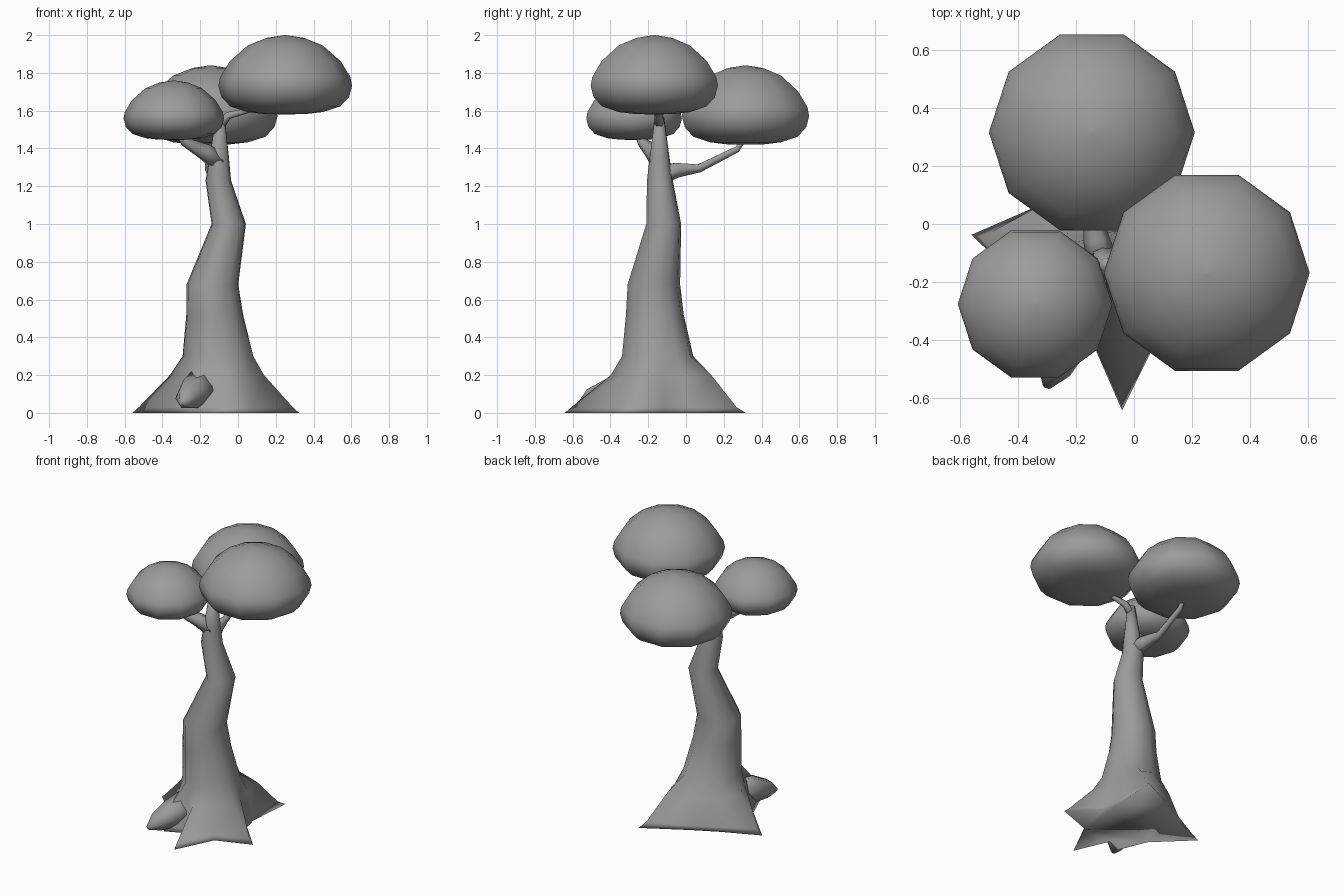
import bpy, math
from mathutils import Vector

if "Cube" in bpy.data.objects:
    bpy.data.objects.remove(bpy.data.objects["Cube"])

grey = bpy.data.materials.new("dark_grey")
grey.diffuse_color = (0.33, 0.33, 0.33, 1)
grey.use_nodes = True
grey.node_tree.nodes["Principled BSDF"].inputs["Base Color"].default_value = grey.diffuse_color


def loft(name, rings):
    """Skin a list of equal-length vertex rings, cap both ends, shade smooth."""
    n = len(rings[0])
    verts = [v for ring in rings for v in ring]
    faces = [(k * n + i, k * n + (i + 1) % n, (k + 1) * n + (i + 1) % n, (k + 1) * n + i)
             for k in range(len(rings) - 1) for i in range(n)]
    faces.append(tuple(reversed(range(n))))
    faces.append(tuple(range(len(verts) - n, len(verts))))
    me = bpy.data.meshes.new(name)
    me.from_pydata(verts, [], faces)
    me.materials.append(grey)
    me.shade_smooth()
    ob = bpy.data.objects.new(name, me)
    bpy.context.collection.objects.link(ob)
    return ob


def tube(name, points, sides=6):
    """Tapered limb through (x, y, z, radius) points."""
    pts = [Vector(p[:3]) for p in points]
    rings = []
    for i, p in enumerate(pts):
        d = pts[min(i + 1, len(pts) - 1)] - pts[max(i - 1, 0)]
        q = d.to_track_quat('Z', 'Y')
        r = points[i][3]
        rings.append([p + q @ Vector((r * math.cos(a), r * math.sin(a), 0))
                      for a in (2 * math.pi * k / sides for k in range(sides))])
    return loft(name, rings)


def foliage(name, x, y, z0, radius, height):
    """Ten-sided dome with a flattened underside."""
    profile = [(0.01, 0), (0.30, 0.005), (0.56, 0.03), (0.82, 0.10), (0.955, 0.22),
               (1, 0.36), (0.975, 0.47), (0.83, 0.67), (0.56, 0.87), (0.28, 0.965), (0.01, 1)]
    rings = [[(x + radius * r * math.cos(k * math.pi / 5),
               y + radius * r * math.sin(k * math.pi / 5), z0 + height * h)
              for k in range(10)] for r, h in profile]
    return loft(name, rings)


# trunk: star-shaped root flare blending into a bent tapering stem
angles = [63, 97, 131, 165, 204, 243, 260, 277, 310, 342, 369, 396]
flare = [
    (0.00, [.535, .32, .31, .475, .25, .33, .25, .485, .29, .445, .25, .27]),
    (0.03, [.48, .32, .31, .44, .25, .33, .24, .45, .28, .41, .25, .27]),
    (0.20, [.33, .26, .25, .27, .20, .26, .20, .24, .21, .25, .21, .24]),
    (0.30, [.205, .20, .20, .20, .18, .18, .175, .18, .18, .19, .18, .19]),
]
stem = [(-0.125, -0.165, 0.52, .154), (-0.137, -0.17, 0.68, .140), (-0.05, -0.118, 1.0, .093),
        (-0.105, -0.138, 1.23, .069), (-0.10, -0.14, 1.36, .052), (-0.095, -0.14, 1.57, .024)]


def ring(x, y, z, radii):
    return [(x + r * math.cos(math.radians(a)), y + r * math.sin(math.radians(a)), z)
            for a, r in zip(angles, radii)]


loft("trunk", [ring(-0.1, -0.16, z, radii) for z, radii in flare]
     + [ring(x, y, z, [r] * 12) for x, y, z, r in stem])

# blunt root lifted off the ground
tube("blunt_root", [(-.18, -.26, .15, .10), (-.24, -.40, .10, .088),
                    (-.275, -.50, .075, .06), (-.30, -.56, .05, .015)])

# branches reaching into the foliage
tube("left_branch", [(-.10, -.14, 1.33, .055), (-.18, -.18, 1.385, .045),
                     (-.28, -.235, 1.435, .026), (-.34, -.27, 1.50, .01)])
tube("back_branch", [(-.11, -.13, 1.26, .055), (-.13, -.05, 1.285, .045),
                     (-.15, .07, 1.295, .025), (-.15, .27, 1.395, .019), (-.15, .32, 1.46, .01)])
tube("right_branch", [(-.095, -.14, 1.52, .028), (-.05, -.145, 1.575, .022),
                      (.05, -.155, 1.60, .015), (.15, -.165, 1.66, .008)])

# foliage clumps
foliage("right_foliage", 0.25, -0.168, 1.58, 0.354, 0.42)
foliage("back_foliage", -0.145, 0.315, 1.42, 0.354, 0.42)
foliage("left_foliage", -0.34, -0.275, 1.445, 0.266, 0.315)
